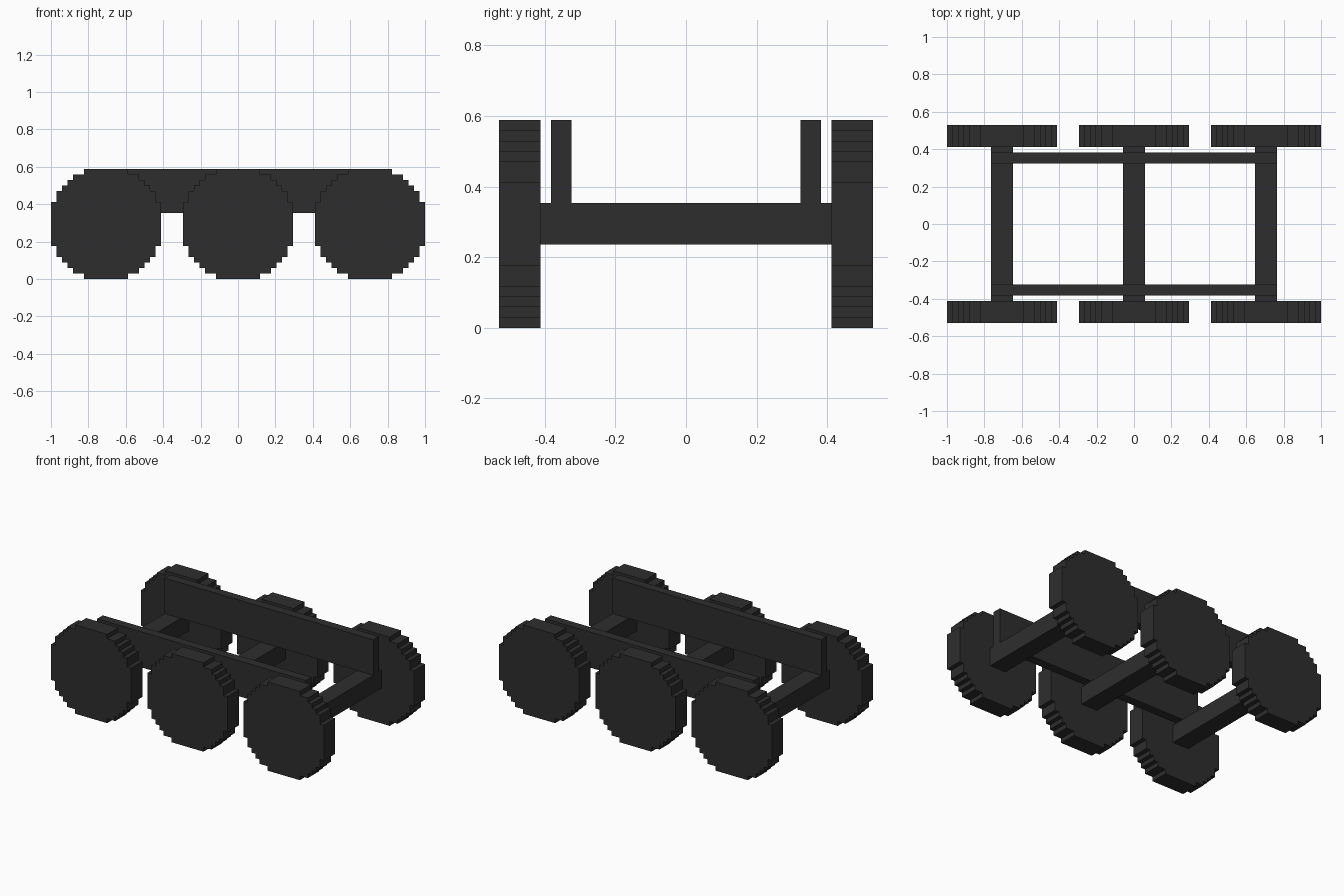
import bpy, bmesh

U = 1 / 34  # one block of the stepped grid

if "Cube" in bpy.data.objects:
    bpy.data.objects.remove(bpy.data.objects["Cube"])

dark = bpy.data.materials.new("dark grey")
dark.use_nodes = True
colour = (0.027, 0.027, 0.027, 1)
dark.diffuse_color = colour
dark.node_tree.nodes["Principled BSDF"].inputs["Base Color"].default_value = colour


def prism(name, profile, y0, y1):
    """Extrude an (x, z) outline in block units from y0 to y1."""
    bm = bmesh.new()
    face = bm.faces.new([bm.verts.new((x * U, y0 * U, z * U)) for x, z in profile])
    side = bmesh.ops.extrude_face_region(bm, geom=[face])["geom"]
    verts = [v for v in side if isinstance(v, bmesh.types.BMVert)]
    bmesh.ops.translate(bm, verts=verts, vec=(0, (y1 - y0) * U, 0))
    bmesh.ops.recalc_face_normals(bm, faces=bm.faces)
    mesh = bpy.data.meshes.new(name)
    bm.to_mesh(mesh)
    bm.free()
    mesh.materials.append(dark)
    obj = bpy.data.objects.new(name, mesh)
    bpy.context.collection.objects.link(obj)
    return obj


def rect(x0, x1, z0, z1):
    return [(x0, z0), (x1, z0), (x1, z1), (x0, z1)]


# Stepped wheel outline: one quadrant turned four times
quadrant = [(10, 4), (9, 4), (9, 6), (8, 6), (8, 7), (7, 7),
            (7, 8), (6, 8), (6, 9), (4, 9), (4, 10)]
rim = []
for _ in range(4):
    rim += quadrant
    quadrant = [(-z, x) for x, z in quadrant]

# Three axles, each with a wheel at both ends
for cx, place in ((-24, "right"), (0, "middle"), (24, "left")):
    prism(f"{place}_axle", rect(cx - 2, cx + 2, 8, 12), -14, 14)
    outline = [(cx + x, 10 + z) for x, z in rim]
    prism(f"{place}_front_wheel", outline, -18, -14)
    prism(f"{place}_back_wheel", outline, 14, 18)

# Side rails resting on the axles
prism("front_rail", rect(-26, 26, 12, 20), -13, -11)
prism("back_rail", rect(-26, 26, 12, 20), 11, 13)
